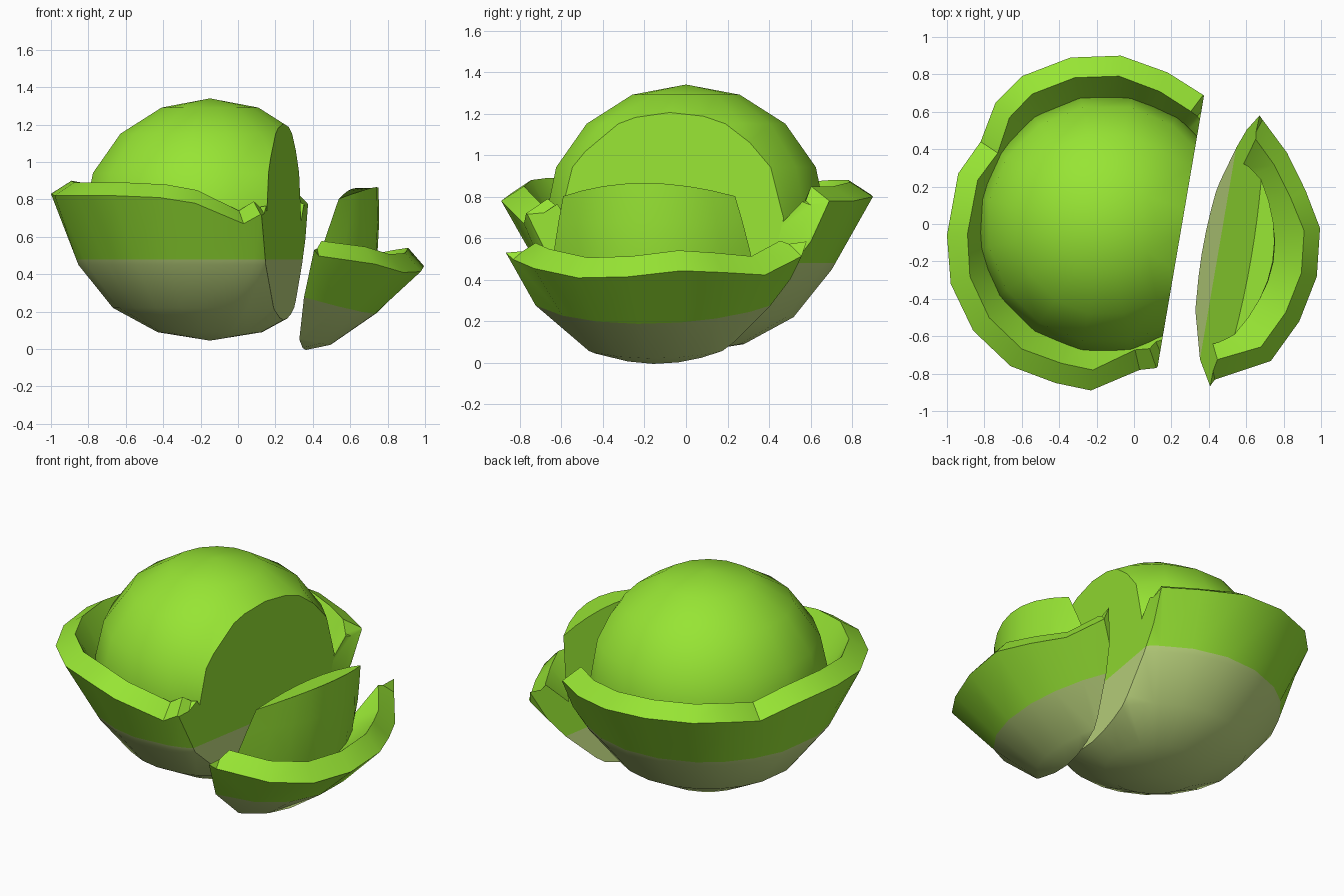
import bpy, bmesh, math
from mathutils import Vector, Matrix

if "Cube" in bpy.data.objects:
    bpy.data.objects.remove(bpy.data.objects["Cube"])

def material(name, rgb):
    m = bpy.data.materials.new(name)
    m.diffuse_color = (*rgb, 1)
    m.use_nodes = True
    m.node_tree.nodes["Principled BSDF"].inputs["Base Color"].default_value = m.diffuse_color
    return m

GREEN = material("leaf green", (0.31, 0.78, 0.034))
PALE = material("pale base green", (0.53, 0.70, 0.22))

CENTRE = Vector((-0.15, 0, 0))
# vertical cutting plane through the head
P0 = Vector((0.25, -0.04, 0.14))
U = Vector((0.25, 1.46, 0)).normalized()
N = Vector((U.y, -U.x, 0))
# leaning pose of the cut-off slice
SLICE = (Matrix.Translation((0.365, -0.115, -0.02))
         @ Matrix.Rotation(math.radians(17), 4, U)
         @ Matrix.Translation(-P0))

def cut(bm, side):
    """Keep one side of the cutting plane and close the section."""
    r = bmesh.ops.bisect_plane(bm, geom=bm.verts[:] + bm.edges[:] + bm.faces[:],
                               plane_co=P0, plane_no=N * side, clear_outer=True)
    edges = [e for e in r["geom_cut"] if isinstance(e, bmesh.types.BMEdge)]
    bmesh.ops.edgeloop_fill(bm, edges=edges)

def finish(bm, name, pale_z, matrix=None):
    """Split off the pale lower zone, then make the object."""
    bmesh.ops.bisect_plane(bm, geom=bm.verts[:] + bm.edges[:] + bm.faces[:],
                           plane_co=(0, 0, pale_z), plane_no=(0, 0, 1))
    bmesh.ops.recalc_face_normals(bm, faces=bm.faces[:])
    for f in bm.faces:
        f.material_index = int(f.calc_center_median().z < pale_z)
    if matrix:
        bm.transform(matrix)
    me = bpy.data.meshes.new(name)
    bm.to_mesh(me)
    bm.free()
    ob = bpy.data.objects.new(name, me)
    bpy.context.collection.objects.link(ob)
    me.materials.append(GREEN)
    me.materials.append(PALE)
    bpy.ops.object.select_all(action='DESELECT')
    ob.select_set(True)
    bpy.context.view_layer.objects.active = ob
    bpy.ops.object.shade_smooth_by_angle(angle=math.radians(35))
    return ob

# wavy outer edge of the wrapping leaves, counter-clockwise from the back
RIM = [(.37, .69, .78), (.18, .81, .78), (-.07, .90, .80), (-.34, .89, .81),
       (-.60, .79, .81), (-.74, .65, .80), (-.82, .44, .75), (-.94, .27, .82),
       (-1.0, -.06, .83), (-.98, -.32, .82), (-.86, -.57, .82), (-.66, -.76, .82),
       (-.42, -.85, .81), (-.23, -.89, .78), (.03, -.78, .67), (.12, -.77, .72),
       (.16, -.73, .69), (.46, -.63, .73), (.62, -.42, .72), (.71, -.18, .74),
       (.72, .08, .76), (.65, .28, .72), (.56, .48, .67), (.41, .66, .71)]

def leaf_bowl():
    """Flared bowl of outer leaves with a thick, sloping lip."""
    bm = bmesh.new()
    rings = [[] for _ in range(6)]
    for p in RIM:
        p = Vector(p)
        d = Vector((p.x - CENTRE.x, p.y, 0)).normalized()
        for i, (r, z) in enumerate([(.28, .09), (.52, .22), (.705, .45)]):
            rings[i].append(bm.verts.new(CENTRE + d * r + Vector((0, 0, z))))
        rings[3].append(bm.verts.new(p))
        rings[4].append(bm.verts.new(p - d * .11 + Vector((0, 0, .07))))
        rings[5].append(bm.verts.new(CENTRE + d * .62 + Vector((0, 0, .60))))
    n = len(RIM)
    for a, b in zip(rings, rings[1:]):
        for i in range(n):
            j = (i + 1) % n
            bm.faces.new((a[i], a[j], b[j], b[i]))
    tip = bm.verts.new(CENTRE + Vector((0, 0, .045)))
    for i in range(n):
        bm.faces.new((tip, rings[0][(i + 1) % n], rings[0][i]))
    bm.faces.new(rings[5])
    return bm

# round head
bm = bmesh.new()
bmesh.ops.create_uvsphere(bm, u_segments=16, v_segments=8, radius=1,
                          matrix=Matrix.Translation((-.15, 0, .695))
                          @ Matrix.Rotation(math.radians(11.25), 4, 'Z')
                          @ Matrix.Diagonal((.69, .69, .645, 1)))
cut(bm, 1)
finish(bm, "head", .48)

# outer leaves around the head
bm = leaf_bowl()
cut(bm, 1)
finish(bm, "outer_leaves", .48)

# outer leaves on the cut-off slice
bm = leaf_bowl()
cut(bm, -1)
finish(bm, "slice_outer_leaves", .45, SLICE)

# heart of the slice: flat on the cut, bulging outwards, open at the top
bm = bmesh.new()
COLS = 8
rows = []
for z, w, bulge, drop, lift in [(.5, .50, .25, 0, 0), (.72, .48, .22, 0, 0),
                                (.9, .45, .17, .03, .02), (1.06, .42, .11, .06, .04)]:
    front, back = [], []
    for i in range(COLS + 1):
        s = 2 * i / COLS - 1
        base = P0 + U * (w * s - .02)
        base.z = z - drop * s * s
        front.append(bm.verts.new(base))
        if 0 < i < COLS:
            out = 1 - s * s
            back.append(bm.verts.new(base + N * bulge * out + Vector((0, 0, lift * out))))
    rows.append(front + back[::-1])
for a, b in zip(rows, rows[1:]):
    for i in range(len(a)):
        j = (i + 1) % len(a)
        bm.faces.new((a[i], a[j], b[j], b[i]))
bm.faces.new(rows[0])
bm.faces.new(rows[-1])
finish(bm, "slice_heart", .45, SLICE)
